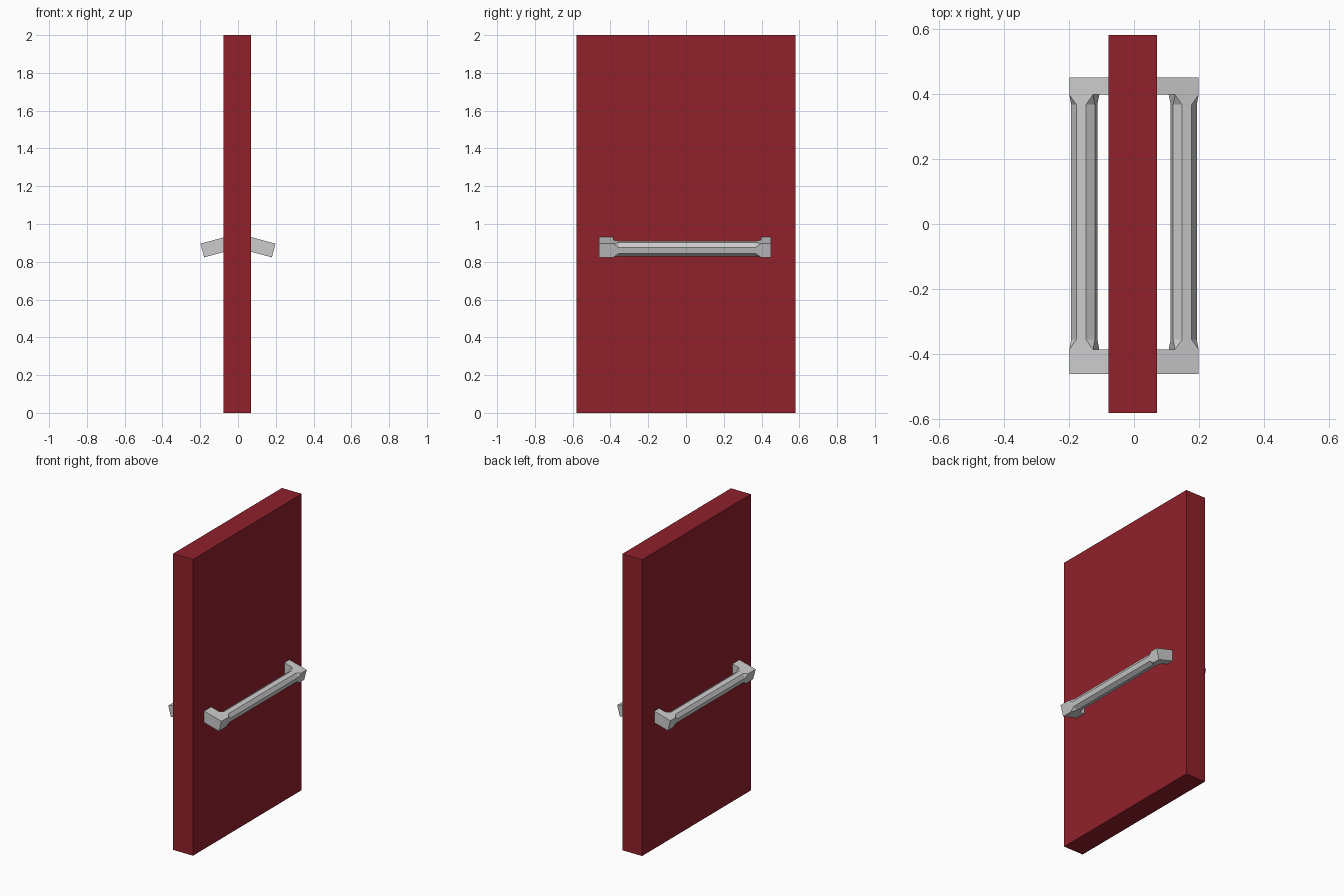
import bpy, bmesh, math
from mathutils import Vector

if "Cube" in bpy.data.objects:
    bpy.data.objects.remove(bpy.data.objects["Cube"])

TILT = math.radians(15)
U = Vector((math.cos(TILT), 0, -math.sin(TILT)))   # outward along the arm
V = Vector((math.sin(TILT), 0, math.cos(TILT)))    # arm thickness direction
TIP = Vector((0.1985, 0, 0.896))                   # top outer edge of the handle
S = 0.075                                          # section size


def point(u, v, y):
    """u, v measured inwards from the top outer edge."""
    return TIP - U * u - V * v + Vector((0, y, 0))


def finish(bm, name):
    bmesh.ops.remove_doubles(bm, verts=bm.verts, dist=1e-5)
    bmesh.ops.recalc_face_normals(bm, faces=bm.faces)
    mesh = bpy.data.meshes.new(name)
    bm.to_mesh(mesh)
    bm.free()
    obj = bpy.data.objects.new(name, mesh)
    bpy.context.collection.objects.link(obj)
    return obj


def loft(bm, rings):
    """Skin matching rings, closing both ends."""
    loops = [[bm.verts.new(p) for p in ring] for ring in rings]
    n = len(loops[0])
    for a, b in zip(loops, loops[1:]):
        for i in range(n):
            j = (i + 1) % n
            bm.faces.new((a[i], a[j], b[j], b[i]))
    bm.faces.new(loops[0])
    bm.faces.new(loops[-1])


def section(y, c):
    """Square section with corners cut by c (c = 0 doubles the corners)."""
    pts = [(c, 0), (S - c, 0), (S, c), (S, S - c),
           (S - c, S), (c, S), (0, S - c), (0, c)]
    return [point(u, v, y) for u, v in pts]


def handle_part(bm, name, side):
    if side < 0:
        for v in bm.verts:
            v.co.x = -v.co.x
    return finish(bm, name)


# Door leaf
bm = bmesh.new()
bmesh.ops.create_cube(bm, size=1)
for v in bm.verts:
    v.co = Vector((v.co.x * 0.148 - 0.004, v.co.y * 1.16, v.co.z * 2 + 1))
door = finish(bm, "door_panel")
red = bpy.data.materials.new("door_red")
red.diffuse_color = (0.275, 0.015, 0.024, 1)
red.use_nodes = True
red.node_tree.nodes["Principled BSDF"].inputs["Base Color"].default_value = red.diffuse_color
door.data.materials.append(red)

# Drooping pull handles on both faces
for side, label in ((1, "right"), (-1, "left")):
    # Octagonal grip flaring to square ends
    bm = bmesh.new()
    c = S * 0.293
    loft(bm, [section(-0.385, 0), section(-0.355, c),
              section(0.367, c), section(0.397, 0)])
    handle_part(bm, f"{label}_handle_bar", side)
    # Arms into the door
    for end, y0, y1 in (("front", -0.46, -0.385), ("back", 0.397, 0.45)):
        bm = bmesh.new()
        loft(bm, [[point(u, v, y) for u, v in ((0, 0), (0.145, 0), (0.145, S), (0, S))]
                  for y in (y0, y1)])
        handle_part(bm, f"{label}_handle_{end}_arm", side)
